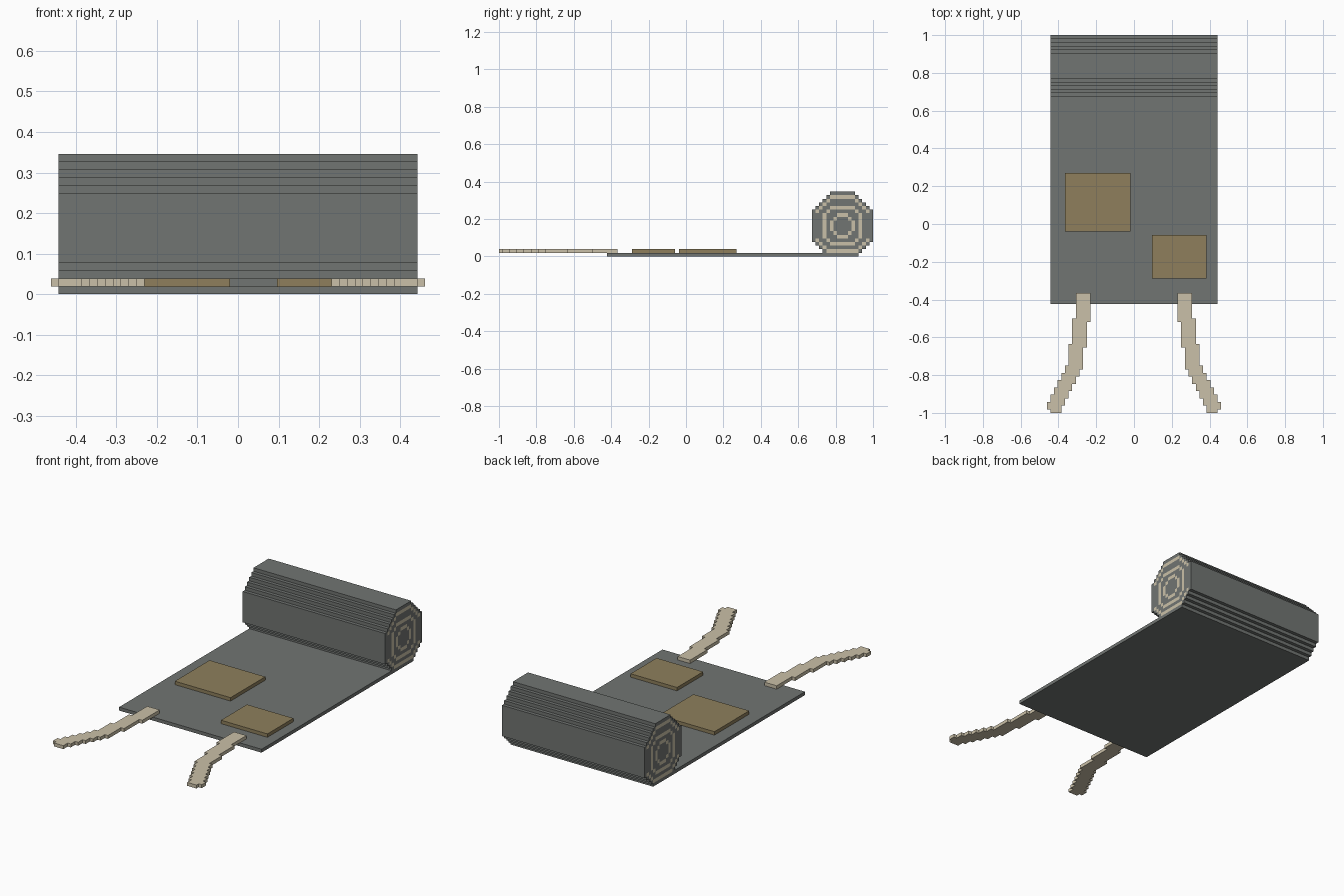
import bpy, bmesh

if "Cube" in bpy.data.objects:
    bpy.data.objects.remove(bpy.data.objects["Cube"])

U = 2 / 104  # block size: the model is 104 blocks long


def material(name, rgb):
    m = bpy.data.materials.new(name)
    m.diffuse_color = (*[(c / 255 / 12.92) if c < 11 else ((c / 255 + 0.055) / 1.055) ** 2.4 for c in rgb], 1)
    m.use_nodes = True
    m.node_tree.nodes["Principled BSDF"].inputs["Base Color"].default_value = m.diffuse_color
    return m


GREY = material("grey cloth", (113, 117, 114))
CREAM = material("cream lining", (202, 192, 168))
TAN = material("tan patch", (142, 127, 92))


def prism(name, cells, place, w0, w1, mats, rule=lambda u, v: 0):
    """Extrude a set of grid cells from w0 to w1; rule colours the end faces."""
    bm = bmesh.new()
    verts = {}

    def vert(u, v, w):
        if (u, v, w) not in verts:
            verts[u, v, w] = bm.verts.new([c * U for c in place(u, v, w)])
        return verts[u, v, w]

    for u, v in sorted(cells):
        ring = [(u, v), (u + 1, v), (u + 1, v + 1), (u, v + 1)]
        for w in (w0, w1):
            bm.faces.new([vert(*p, w) for p in ring]).material_index = rule(u, v)
        near = [(u, v - 1), (u + 1, v), (u, v + 1), (u - 1, v)]
        for k in range(4):
            if near[k] not in cells:
                a, b = ring[k], ring[(k + 1) % 4]
                bm.faces.new([vert(*a, w0), vert(*b, w0), vert(*b, w1), vert(*a, w1)])
    bmesh.ops.recalc_face_normals(bm, faces=bm.faces)
    me = bpy.data.meshes.new(name)
    bm.to_mesh(me)
    bm.free()
    for m in mats:
        me.materials.append(m)
    ob = bpy.data.objects.new(name, me)
    bpy.context.collection.objects.link(ob)
    return ob


def slab(name, x0, x1, y0, y1, z0, z1, mat):
    """Plain box given in blocks."""
    bpy.ops.mesh.primitive_cube_add(size=1, location=((x0 + x1) / 2 * U, (y0 + y1) / 2 * U, (z0 + z1) / 2 * U))
    ob = bpy.context.object
    ob.name = name
    ob.scale = ((x1 - x0) * U, (y1 - y0) * U, (z1 - z0) * U)
    ob.data.materials.append(mat)


# Unrolled mat and its two patches
slab("mat", -23, 23, -22, 48, 0, 1, GREY)
slab("large_patch", -19, -1, -2, 14, 1, 2, TAN)
slab("small_patch", 5, 20, -15, -3, 1, 2, TAN)

# Rolled end: stepped octagon with cream rings showing on both ends
CU, CV = 43, 8
roll_cells = {(u, v) for u in range(35, 52) for v in range(1, 18)
              if abs(u - CU) + abs(v - CV) <= 12}


def ring_colour(u, v):
    a, b = abs(u - CU), abs(v - CV)
    if a <= 3 and (v == 16 or v == 1):                       # outer ring, flats
        return 1
    if 4 <= a <= 7 and b >= 4 and a + b == 11:               # outer ring, corners
        return 1
    if (b == 5 and a <= 3) or (a == 5 and b <= 3) or (a == 4 and b == 4):   # middle ring
        return 1
    if (b == 3 and a <= 1) or (a == 3 and b <= 1) or (a == 2 and b == 2):   # inner ring
        return 1
    return 0


prism("roll", roll_cells, lambda u, v, w: (w, u, v), -23, 23, [GREY, CREAM], ring_colour)

# Stepped straps, mirrored left and right
LEFT_STEPS = (26, 33, 39, 41, 43, 45, 47, 49)
RIGHT_STEPS = (27, 34, 40, 42, 44, 46, 48, 50)
strap_cells = set()
for row in range(19, 52):
    left = 16 + sum(row >= s for s in LEFT_STEPS) - (row == 51)
    right = 12 + sum(row >= s for s in RIGHT_STEPS)
    strap_cells |= {(u, row) for u in range(right, left)}
for side, name in ((-1, "left_strap"), (1, "right_strap")):
    prism(name, strap_cells, lambda u, v, w, s=side: (s * u, -v, w), 1, 2, [CREAM])
